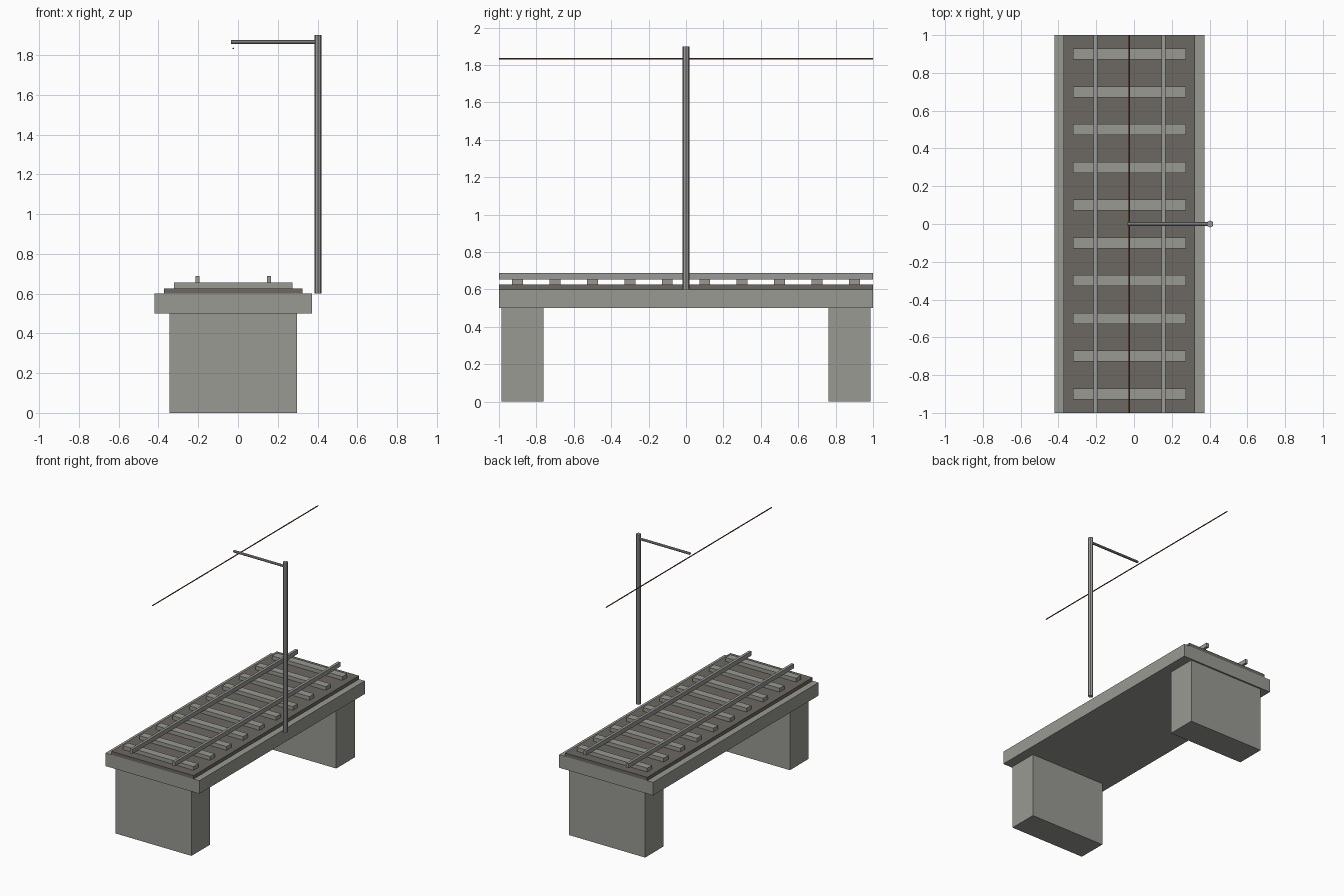
import bpy
from math import pi

cube = bpy.data.objects.get("Cube")
if cube:
    bpy.data.objects.remove(cube, do_unlink=True)


def material(name, rgb):
    m = bpy.data.materials.new(name)
    m.use_nodes = True
    m.diffuse_color = (*rgb, 1)
    m.node_tree.nodes["Principled BSDF"].inputs["Base Color"].default_value = (*rgb, 1)
    return m


concrete = material("concrete grey", (0.32, 0.32, 0.29))
gravel = material("dark gravel", (0.15, 0.14, 0.125))
steel = material("steel grey", (0.32, 0.32, 0.31))
copper = material("copper brown", (0.17, 0.05, 0.02))


def finish(name, mat):
    ob = bpy.context.object
    ob.name = name
    ob.data.materials.append(mat)
    return ob


def box(name, mat, centre, size):
    bpy.ops.mesh.primitive_cube_add(size=1, location=centre)
    ob = finish(name, mat)
    ob.scale = size
    bpy.ops.object.transform_apply(location=False, rotation=False, scale=True)
    return ob


def rod(name, mat, centre, radius, length, rotation=(0, 0, 0), sides=8):
    bpy.ops.mesh.primitive_cylinder_add(
        vertices=sides, radius=radius, depth=length, location=centre, rotation=rotation)
    return finish(name, mat)


MID = -0.024  # centre line of the track

# Bridge structure
box("deck", concrete, (MID, 0, 0.55), (0.794, 2, 0.1))
box("ballast_bed", gravel, (MID, 0, 0.613), (0.696, 2, 0.026))
for end, y in (("front", -0.875), ("back", 0.875)):
    box(end + "_pier", concrete, (MID, y, 0.25), (0.643, 0.225, 0.5))

# Track
for i in range(10):
    box(f"sleeper_{i + 1}", concrete, (MID, -0.9 + 0.2 * i, 0.64), (0.596, 0.058, 0.03))
for side, s in (("right", -1), ("left", 1)):
    box(side + "_rail", steel, (MID + s * 0.18, 0, 0.671), (0.02, 2, 0.033))

# Overhead line
rod("pole", steel, (0.402, 0, 1.25), 0.018, 1.3)
rod("pole_arm", steel, (0.191, 0, 1.865), 0.0095, 0.452, (0, pi / 2, 0))
rod("overhead_wire", copper, (MID, 0, 1.833), 0.004, 2, (pi / 2, 0, 0))
